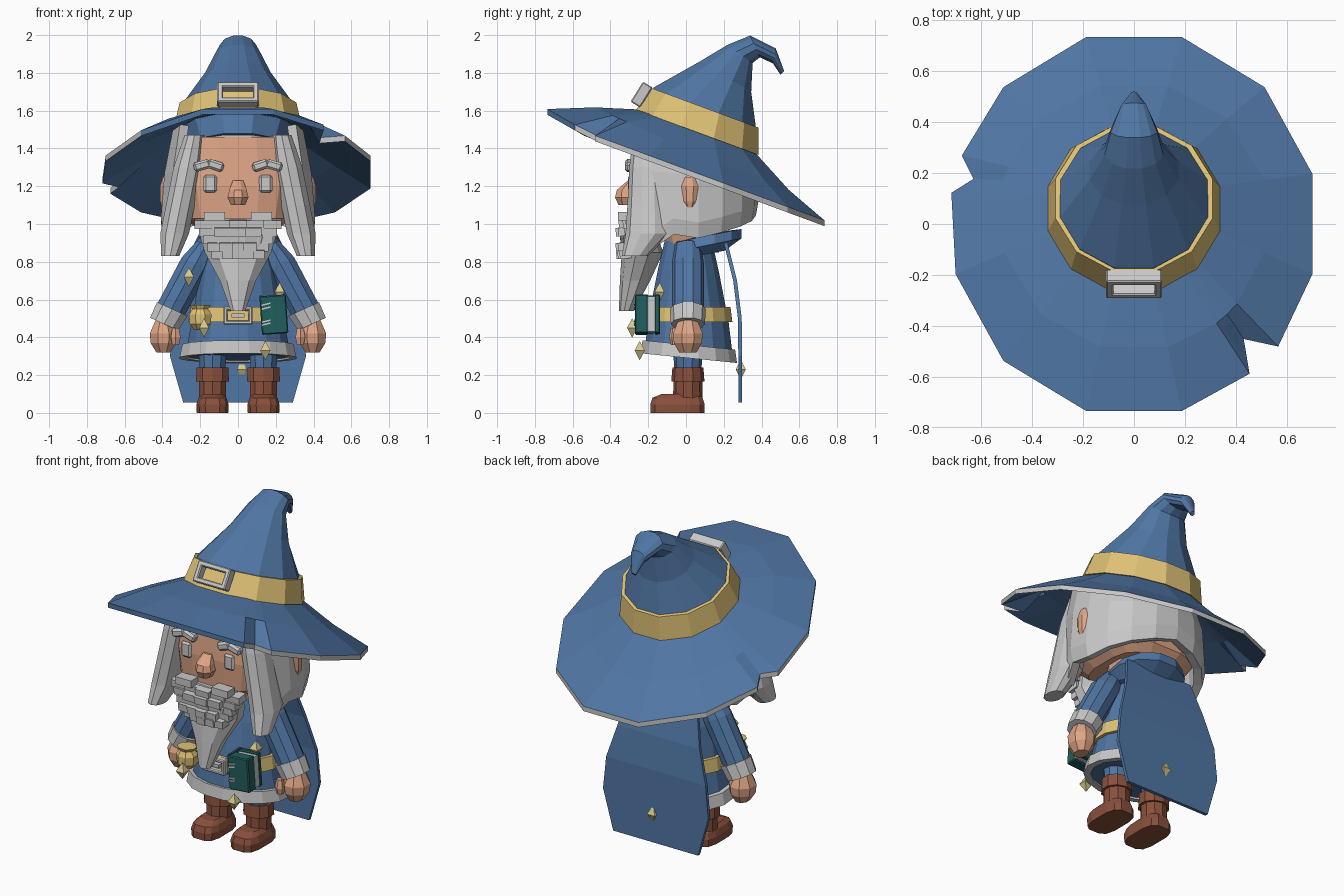
import bpy, bmesh, random
from math import cos, sin, pi, radians, copysign, atan2
from mathutils import Vector, Matrix

random.seed(4)
default_cube = bpy.data.objects.get("Cube")
if default_cube:
    bpy.data.objects.remove(default_cube)


def material(name, red, green, blue_part):
    colour = (red, green, blue_part, 1)
    mat = bpy.data.materials.new(name)
    mat.use_nodes = True
    mat.diffuse_color = colour
    mat.node_tree.nodes["Principled BSDF"].inputs["Base Color"].default_value = colour
    return mat


blue = material("blue cloth", .08, .18, .37)
grey = material("pale grey", .58, .58, .58)
gold = material("gold", .74, .54, .18)
skin = material("skin", .74, .38, .24)
brown = material("brown leather", .25, .08, .045)
teal = material("teal cover", .015, .11, .11)
pale = material("pale crystal", .66, .57, .27)
parts = []


def finish(name, bm, *materials):
    bmesh.ops.recalc_face_normals(bm, faces=bm.faces)
    mesh = bpy.data.meshes.new(name)
    bm.to_mesh(mesh)
    bm.free()
    for mat in materials:
        mesh.materials.append(mat)
    part = bpy.data.objects.new(name, mesh)
    bpy.context.collection.objects.link(part)
    parts.append(part)
    return part


def bridge(bm, rings, closed=True):
    """Quads between successive rows of points."""
    rows = [[bm.verts.new(point) for point in ring] for ring in rings]
    count = len(rows[0])
    for lower, upper in zip(rows, rows[1:]):
        for i in range(count if closed else count - 1):
            j = (i + 1) % count
            bm.faces.new((lower[i], lower[j], upper[j], upper[i]))
    return rows


def loft(name, at, rings, mat, sides=12, power=1, tilt=0, flare=0, drift=0, wrap=False, side=1):
    """Each ring: height, half width, half depth, then optional y offset and own tilt."""
    loops = []
    for ring in rings + rings[:1] * wrap:
        z, half_width, half_depth = ring[:3]
        shift = ring[3] if len(ring) > 3 else 0
        lean = ring[4] if len(ring) > 4 else tilt
        loop = []
        for i in range(sides):
            angle = 2 * pi * (i + .5) / sides
            u, v = (copysign(abs(t) ** power, t) for t in (cos(angle), sin(angle)))
            dx, dy = half_width * u, half_depth * v
            loop.append((side * (at[0] + drift * z + dx), at[1] + shift + dy,
                         z + lean * dy + flare * dx))
        loops.append(loop)
    bm = bmesh.new()
    rows = bridge(bm, loops)
    if wrap:
        bmesh.ops.remove_doubles(bm, verts=bm.verts, dist=.0001)
    else:
        bm.faces.new(rows[0])
        bm.faces.new(rows[-1])
    return finish(name, bm, mat)


def band(name, at, low, high, mat, thickness=.04, **options):
    """Hollow strip around a part, from a low ring to a high ring."""
    inner = [(z, w - thickness, d - thickness, *rest) for z, w, d, *rest in (low, high)]
    loft(name, at, [inner[0], low, high, inner[1]], mat, wrap=True, **options)


def sheet(name, rows, mat, thickness):
    bm = bmesh.new()
    bridge(bm, rows, closed=False)
    solid = finish(name, bm, mat).modifiers.new("Thickness", "SOLIDIFY")
    solid.thickness, solid.offset = thickness, 0


def box(name, loc, size, mat, pitch=0, roll=0, bevel=0):
    bm = bmesh.new()
    bmesh.ops.create_cube(bm, size=1)
    bmesh.ops.scale(bm, vec=size, verts=bm.verts)
    if bevel:
        bmesh.ops.bevel(bm, geom=bm.edges[:], offset=bevel, segments=1, affect='EDGES')
    turn = Matrix.Rotation(radians(roll), 4, 'Y') @ Matrix.Rotation(radians(pitch), 4, 'X')
    bm.transform(Matrix.Translation(loc) @ turn)
    finish(name, bm, mat)


def buckle(name, loc, width, height, bar, depth, pitch=0):
    turn = Matrix.Rotation(radians(pitch), 3, 'X')
    for end in (-1, 1):
        across = Vector((end * (width - bar) / 2, 0, 0))
        along = Vector((0, 0, end * (height - bar) / 2))
        for offset, size in ((across, (bar, depth, height)), (along, (width, depth, bar))):
            box(name, Vector(loc) + turn @ offset, size, grey, pitch, bevel=.006)


# Hat brim: twelve-sided rim with two notches, raised front and grey edging
rim = []
notch_depth = {5: .9, 10: .84}
for i in range(12):
    corner = Vector((.725 * cos(pi * (i + .5) / 6), .76 * sin(pi * (i + .5) / 6)))
    if i in notch_depth:
        swing = Matrix.Rotation(radians(6), 2)
        rim += [corner @ swing, corner * notch_depth[i], swing @ corner]
    else:
        rim.append(corner)
rows = [[] for _ in range(6)]
up, down = Vector((0, 0, .03)), Vector((0, 0, -.02))
for x, y in rim:
    angle = atan2(y, x)
    c, s = cos(angle), sin(angle)
    inner = Vector((.33 * c, .06 + .32 * s, 1.49 - .12 * s))
    middle = Vector((.53 * c, .03 + .53 * s, 1.385 - .21 * s + max(0, -s) * .03))
    outer = Vector((x, y, 1.26 - .37 * y + max(0, -y - .5) * .2))
    for row, point in zip(rows, (inner, middle, outer + up, outer, middle + down, inner + down)):
        row.append(point)
bm = bmesh.new()
bridge(bm, rows)
bm.faces.ensure_lookup_table()
for face in bm.faces[2 * len(rim):3 * len(rim)]:
    face.material_index = int(face.calc_center_median().y > -.54)
finish("hat_brim", bm, blue, grey)

# Hat crown with drooping tip
centre = (0, 0)
loft("hat_crown", centre, [(1.49, .33, .31, .07), (1.615, .3, .28, .1), (1.78, .18, .14, .21, -.6),
                           (1.9, .12, .07, .285, -.7), (1.94, .095, .027, .365, -2.2),
                           (1.89, .05, -.007, .468, 6), (1.8, .014, -.01, .51, 1)], blue, tilt=-.4)
loft("hat_lining", centre, [(1.39, .28, .31, .02), (1.5, .32, .31, .06)], blue, tilt=-.3)
loft("hairline", centre, [(1.36, .27, .3, .02), (1.4, .27, .3, .02)], grey, tilt=-.25)
band("hat_band", centre, (1.485, .35, .335, .06), (1.615, .32, .295, .1), gold, tilt=-.37)
buckle("hat_buckle", (0, -.235, 1.685), .22, .125, .03, .06, pitch=-32)

# Head, neck and face
loft("head", centre, [(.98, .22, .24), (1.03, .29, .29), (1.2, .32, .3), (1.46, .28, .28)],
     skin, sides=16, power=.65)
loft("neck", (0, .04), [(.85, .16, .14), (1, .19, .18)], skin)
loft("nose", (0, -.32), [(1.1, .04, .04), (1.14, .06, .06), (1.18, .05, .05), (1.23, .03, .02, .03)],
     skin, sides=8)
for side in (-1, 1):
    box("eye", (side * .147, -.294, 1.213), (.07, .024, .095), grey, bevel=.012)
    for name, x, slope in (("eyebrow_inner", .12, -18), ("eyebrow_outer", .19, 16)):
        box(name, (side * x, -.3, 1.31), (.09, .045, .05), grey, roll=side * slope, bevel=.012)
    loft("ear", (.38, .02), [(1.07, .02, .02), (1.12, .035, .045), (1.2, .035, .05), (1.25, .02, .03)],
         skin, sides=8, side=side)
    # Front hair locks
    loft("hair_lock", (.525, -.2), [(1.47, .055, .08), (1.3, .08, .1), (1.1, .08, .11),
                                    (.95, .08, .12), (.83, .05, .07, -.07)],
         grey, sides=10, drift=-.2, side=side)

# Hair wrapping the back and sides, with a nick near each front edge
columns = []
for step in range(-6, 7):
    turn = radians(step * 20)
    nick = .05 if abs(step) == 5 else 0
    columns.append((.39 * sin(turn), .36 * cos(turn), 1.05 - .03 * abs(step) + nick))
sheet("hair", [[(x * .84, y * .86, 1.47 - .3 * y) for x, y, z in columns],
               [(x * .95, y, 1.26 - .1 * y) for x, y, z in columns],
               [(x, y, z + .08) for x, y, z in columns],
               [(x * .96, y * .96, z) for x, y, z in columns]], grey, .05)

# Beard with stepped moustache
loft("beard", (0, -.25), [(1.03, .19, .06), (.93, .21, .1), (.85, .185, .11, .02),
                          (.7, .1, .08, -.02), (.54, .04, .04, -.065)], grey, sides=10)
for side in (-1, 1):
    box("moustache_tip", (side * .125, -.325, 1.04), (.11, .07, .045), grey)
for row in range(5):
    width = (.46 - .045 * row) / 5
    for i in range(-2, 3):
        y = -.305 - random.uniform(0, .04) + abs(i) * .012
        box("moustache_step", (i * width, y, 1 - row * .04), (width, .07, .045), grey, pitch=6)

# Robe, hem, belt, hood and cape
waist = (0, .015)
loft("robe", waist, [(.3, .285, .24), (.5, .245, .215), (.75, .205, .165), (.9, .15, .13)],
     blue, sides=16, tilt=-.1)
band("robe_hem", waist, (.29, .315, .26), (.36, .3, .25), grey, sides=16, tilt=-.1)
band("belt", waist, (.48, .268, .235), (.56, .256, .225), gold, sides=16)
buckle("belt_buckle", (0, -.225, .515), .155, .095, .022, .04)
box("buckle_pin", (0, -.225, .515), (.07, .03, .02), grey)
loft("hood", (0, .1), [(.83, .19, .15, -.04), (.885, .24, .2), (.935, .215, .2),
                       (.935, .15, .14, -.03)], blue, tilt=.2)
cape = [(.9, .23, .21), (.7, .28, .26), (.5, .34, .285), (.3, .36, .287), (.055, .29, .287)]
sheet("cape", [[(half * t, y, z) for t in (-1, 0, 1)] for z, half, y in cape], blue, .02)

# Arms, legs and boots
for side in (-1, 1):
    arm = dict(sides=10, side=side, flare=.45, drift=-.54)
    loft("sleeve", (.65, .01), [(.89, .05, .07), (.79, .078, .085), (.53, .075, .085)], blue, **arm)
    band("cuff", (.645, .01), (.47, .078, .09), (.55, .085, .095), grey, thickness=.03, **arm)
    loft("hand", (.395, .01), [(.49, .045, .055), (.42, .078, .085), (.37, .073, .08), (.32, .04, .05)],
         skin, sides=8, side=side)
    loft("thumb", (.33, -.06), [(.45, .02, .02), (.4, .03, .03), (.36, .02, .02)],
         skin, sides=6, side=side)
    shin = (.135, .01)
    loft("leg", shin, [(.2, .07, .07), (.36, .08, .08)], blue, sides=10, side=side)
    loft("boot_shaft", shin, [(.03, .075, .08), (.2, .075, .075)], brown, sides=10, side=side)
    band("boot_cuff", shin, (.165, .092, .088), (.24, .088, .082), brown, .02, sides=10, side=side)
    loft("boot_foot", (.135, -.045), [(0, .085, .145), (.045, .087, .147), (.08, .075, .135),
                                      (.1, .055, .1, .015)], brown, power=.6, side=side)

# Pouch and book on the belt
loft("pouch", (-.2, -.21), [(.44, .035, .035), (.47, .06, .06), (.52, .065, .06), (.55, .045, .045),
                            (.57, .06, .055)], gold, sides=8)
box("book_pages", (.195, -.19, .52), (.125, .05, .185), grey, roll=-4)
for name, y, depth in (("book_front_cover", -.235, .07), ("book_back_cover", -.152, .03)):
    box(name, (.19, y, .52), (.14, depth, .205), teal, roll=-4, bevel=.006)
box("book_spine", (.128, -.205, .52), (.014, .12, .205), teal, roll=-4)
for z in (.47, .485, .555, .575):
    box("book_trim", (.148, -.271, z), (.05, .006, .008), grey, roll=-14)

# Octahedral crystals
for x, y, z in ((-.26, -.08, .72), (-.18, -.285, .45), (.22, -.14, .64), (.145, -.245, .33), (.02, .29, .23)):
    tip = .001
    loft("crystal", (x, y), [(z - .05, tip, tip), (z, .038, .038), (z + .05, tip, tip)], pale, sides=4)

# Smooth shading that keeps hard edges
for item in bpy.context.view_layer.objects:
    item.select_set(item in parts)
bpy.context.view_layer.objects.active = parts[0]
bpy.ops.object.shade_smooth_by_angle(angle=radians(42))
